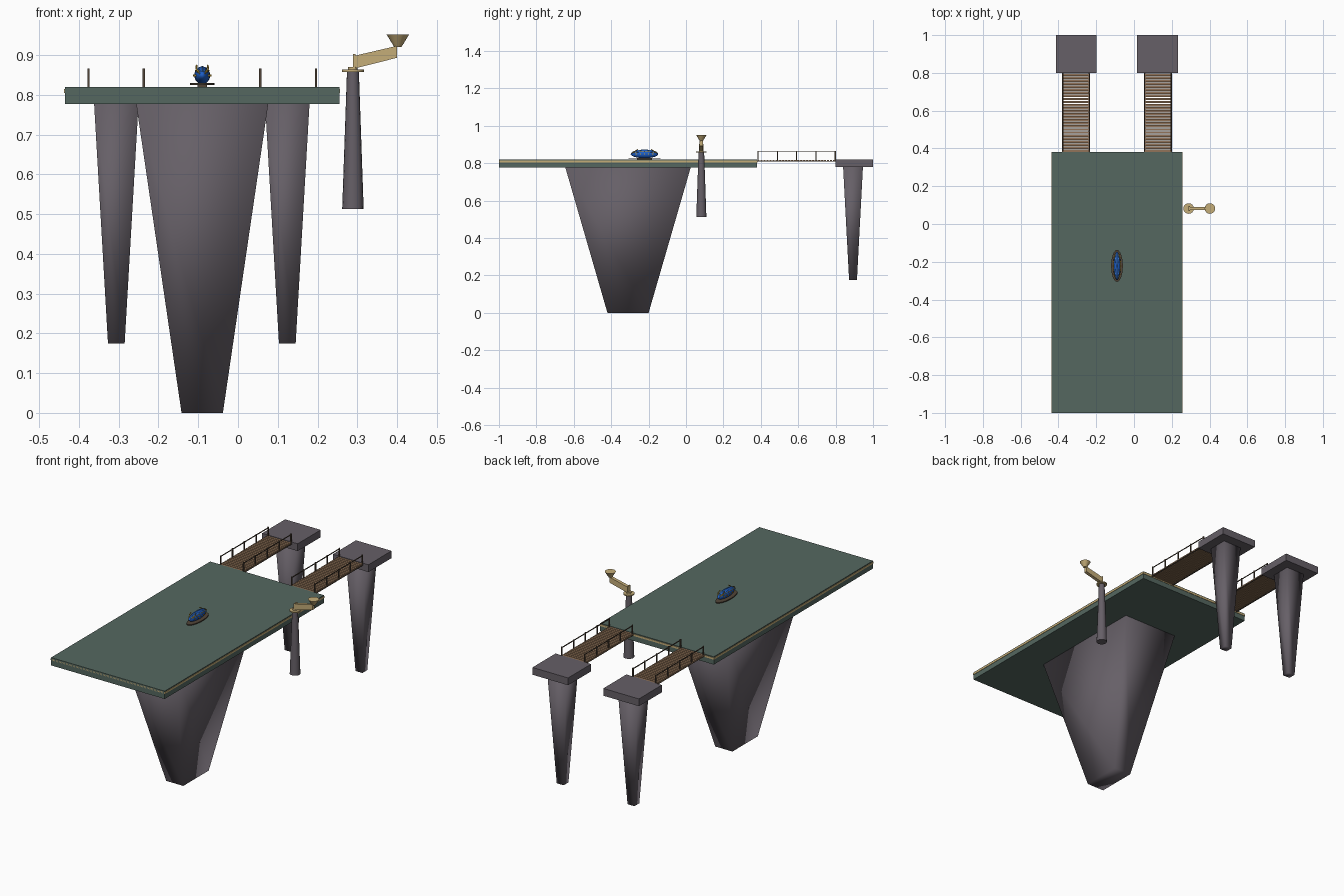
import bpy, bmesh, math
from mathutils import Vector

cube = bpy.data.objects.get("Cube")
if cube:
    bpy.data.objects.remove(cube, do_unlink=True)


def material(name, rgb):
    m = bpy.data.materials.new(name)
    m.use_nodes = True
    m.diffuse_color = (*rgb, 1)
    m.node_tree.nodes["Principled BSDF"].inputs["Base Color"].default_value = (*rgb, 1)
    return m


GREEN = material("deck green", (0.09, 0.137, 0.117))
ROCK = material("rock grey", (0.132, 0.115, 0.135))
GOLD = material("brass", (0.56, 0.42, 0.19))
WOOD = material("plank brown", (0.29, 0.175, 0.1))
DARK = material("rail brown", (0.085, 0.06, 0.04))
BLUE = material("hull blue", (0.012, 0.11, 0.56))
PALE = material("stripe blue", (0.09, 0.3, 0.8))
YELLOW = material("fin yellow", (0.55, 0.33, 0.03))


def finish(name, bm, mat, smooth=False):
    bmesh.ops.recalc_face_normals(bm, faces=bm.faces)
    for f in bm.faces:
        f.smooth = smooth
    mesh = bpy.data.meshes.new(name)
    bm.to_mesh(mesh)
    bm.free()
    mesh.materials.append(mat)
    obj = bpy.data.objects.new(name, mesh)
    bpy.context.collection.objects.link(obj)
    return obj


def add_box(bm, x0, x1, y0, y1, z0, z1):
    verts = bmesh.ops.create_cube(bm, size=1)["verts"]
    for v in verts:
        v.co = ((x0 + x1) / 2 + v.co.x * (x1 - x0),
                (y0 + y1) / 2 + v.co.y * (y1 - y0),
                (z0 + z1) / 2 + v.co.z * (z1 - z0))
    return verts


def box(name, mat, *bounds):
    bm = bmesh.new()
    add_box(bm, *bounds)
    return finish(name, bm, mat)


def tapered_pier(name, cx, cy, z0, z1, bottom, top):
    """Rectangular column whose half sizes go from bottom to top."""
    bm = bmesh.new()
    for v in add_box(bm, -1, 1, -1, 1, z0, z1):
        half = top if v.co.z > (z0 + z1) / 2 else bottom
        v.co.x = cx + v.co.x * half[0]
        v.co.y = cy + v.co.y * half[1]
    return finish(name, bm, ROCK, smooth=True)


def cone(name, mat, x, y, z0, z1, r0, r1, sides=16):
    bm = bmesh.new()
    bmesh.ops.create_cone(bm, cap_ends=True, segments=sides, radius1=r0, radius2=r1, depth=z1 - z0)
    bmesh.ops.translate(bm, verts=bm.verts, vec=(x, y, (z0 + z1) / 2))
    obj = finish(name, bm, mat)
    for p in obj.data.polygons:
        p.use_smooth = abs(p.normal.z) < 0.95
    return obj


def tube(name, mat, points, radius):
    curve = bpy.data.curves.new(name, "CURVE")
    curve.dimensions = "3D"
    curve.bevel_depth = radius
    curve.bevel_resolution = 1
    curve.use_fill_caps = True
    spline = curve.splines.new("POLY")
    spline.points.add(len(points) - 1)
    for p, co in zip(spline.points, points):
        p.co = (*co, 1)
    curve.materials.append(mat)
    obj = bpy.data.objects.new(name, curve)
    bpy.context.collection.objects.link(obj)
    return obj


# Landing deck with a brass band, on its great tapered support
box("deck", GREEN, -0.435, 0.255, -1, 0.38, 0.777, 0.82)
box("deck_band", GOLD, -0.437, 0.257, -1, 0.382, 0.805, 0.815)
tapered_pier("main_support", -0.09, -0.31, 0, 0.777, (0.052, 0.11), (0.166, 0.335))

# Two rear towers, each joined to the deck by a plank bridge
PLANKS = 26
for side, tower_x, x0, x1 in (("right", -0.306, -0.38, -0.235), ("left", 0.124, 0.052, 0.198)):
    box(side + "_tower_cap", ROCK, tower_x - 0.108, tower_x + 0.108, 0.8, 1, 0.78, 0.82)
    tapered_pier(side + "_tower_pier", tower_x, 0.893, 0.175, 0.78, (0.021, 0.021), (0.056, 0.053))

    bm = bmesh.new()
    step = (0.8 - 0.38) / PLANKS
    for i in range(PLANKS):
        y = 0.38 + i * step
        add_box(bm, x0, x1, y + 0.001, y + step * 0.85, 0.811, 0.818)
    finish(side + "_bridge_planks", bm, WOOD)

    bm = bmesh.new()
    for x in (x0 + 0.004, x1 - 0.002):
        for i in range(5):
            y = 0.386 + i * 0.103
            add_box(bm, x - 0.0028, x + 0.0028, y - 0.0028, y + 0.0028, 0.809, 0.866)
        add_box(bm, x - 0.002, x + 0.002, 0.384, 0.8, 0.859, 0.863)
        add_box(bm, x - 0.004, x + 0.004, 0.38, 0.8, 0.808, 0.811)
    finish(side + "_bridge_rails", bm, DARK)

# Signal post beside the deck, with a cranked arm and a funnel
PX, PY = 0.289, 0.082
cone("post_column", ROCK, PX, PY, 0.513, 0.858, 0.027, 0.015)
cone("post_collar", GOLD, PX, PY, 0.857, 0.863, 0.028, 0.028)
cone("post_pivot", GOLD, PX, PY, 0.863, 0.87, 0.012, 0.012)
bm = bmesh.new()
profile = ((0.293, 0.866), (0.4, 0.893), (0.4, 0.923), (0.293, 0.898))
face = bm.faces.new([bm.verts.new((x, PY - 0.009, z)) for x, z in profile])
moved = bmesh.ops.extrude_face_region(bm, geom=[face])["geom"]
bmesh.ops.translate(bm, vec=(0, 0.018, 0), verts=[g for g in moved if isinstance(g, bmesh.types.BMVert)])
finish("post_arm", bm, GOLD)
box("arm_end_plate", GOLD, 0.289, 0.296, PY - 0.012, PY + 0.012, 0.866, 0.902)
cone("funnel", GOLD, 0.402, PY, 0.92, 0.951, 0.009, 0.028)

# Small craft parked on a thin oval pad
CX, CY, CZ = -0.09, -0.222, 0.849
pad = cone("craft_pad", DARK, CX, CY, 0.824, 0.829, 1, 1, 24)
for v in pad.data.vertices:
    v.co.x = CX + (v.co.x - CX) * 0.031
    v.co.y = CY + (v.co.y - CY) * 0.085
box("pad_foot", DARK, CX - 0.012, CX + 0.012, CY - 0.04, CY + 0.04, 0.819, 0.825)

SIZE = Vector((0.02, 0.074, 0.022))
bm = bmesh.new()
bmesh.ops.create_uvsphere(bm, u_segments=20, v_segments=14, radius=1)
for v in bm.verts:
    v.co = Vector((CX, CY, CZ)) + v.co * SIZE
hull = finish("craft_hull", bm, BLUE, smooth=True)


def hull_line(angle, reach, lift):
    """Points running lengthwise over the hull at one angle around it."""
    pts = []
    for i in range(9):
        t = -reach + 2 * reach * i / 8
        pts.append((CX + SIZE.x * lift * math.cos(t) * math.sin(angle),
                    CY + SIZE.y * math.sin(t),
                    CZ + SIZE.z * lift * math.cos(t) * math.cos(angle)))
    return pts


tube("craft_spine_stripe", PALE, hull_line(0, 1.1, 1.0), 0.002)
for side, s in (("left", 1), ("right", -1)):
    tube(side + "_craft_stripe", PALE, hull_line(s * 0.55, 1.1, 1.0), 0.0012)
    tube(side + "_craft_trim", YELLOW, hull_line(s * 1.0, 1.2, 1.03), 0.0014)
    # Curved yellow horns at both ends of the hull
    for end, e in (("front", -1), ("rear", 1)):
        tube(f"{side}_{end}_horn", YELLOW,
             [(CX + s * 0.008, CY + e * 0.062, CZ + 0.008),
              (CX + s * 0.015, CY + e * 0.05, CZ + 0.016),
              (CX + s * 0.014, CY + e * 0.036, CZ + 0.025)], 0.0022)
    # Side fins along the waist
    for i in range(5):
        y = CY + (i - 2) * 0.022
        w = SIZE.x * math.sqrt(1 - ((y - CY) / SIZE.y) ** 2)
        box(f"{side}_fin_{i + 1}", YELLOW, CX + s * w - 0.003, CX + s * w + 0.003,
            y - 0.003, y + 0.003, CZ - 0.003, CZ + 0.002)
